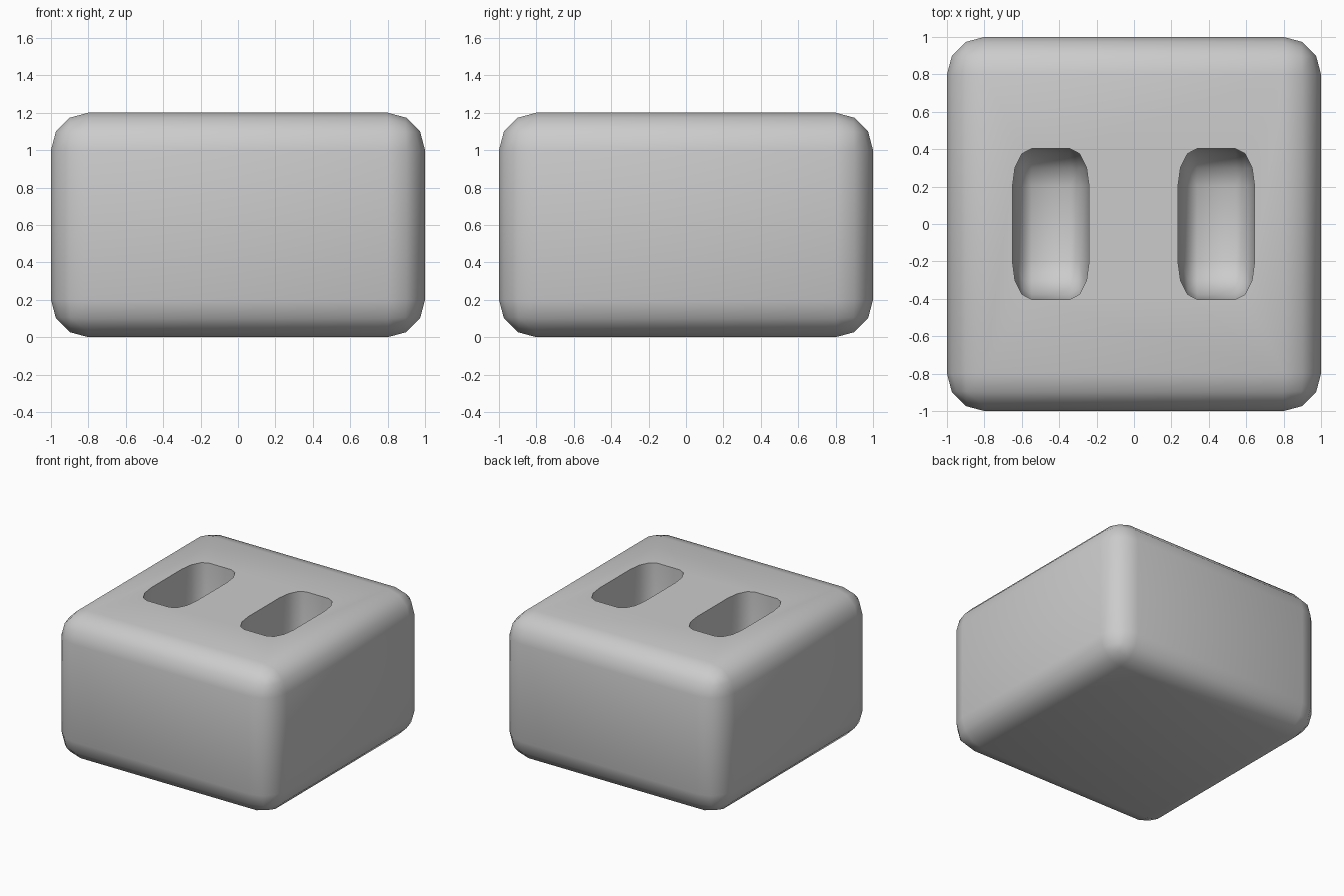
import bpy
import math

if "Cube" in bpy.data.objects:
    bpy.data.objects.remove(bpy.data.objects["Cube"])


def rounded_box(name, half, z, radius, apply_scale):
    """Box with three-segment rounded edges; half = half sizes."""
    bpy.ops.mesh.primitive_cube_add(size=2, location=(0, 0, z))
    ob = bpy.context.object
    ob.name = name
    ob.scale = half
    if apply_scale:
        bpy.ops.object.transform_apply(location=False, rotation=False, scale=True)
    bevel = ob.modifiers.new("round_edges", 'BEVEL')
    bevel.width = radius
    bevel.segments = 3
    bpy.ops.object.modifier_apply(modifier=bevel.name)
    return ob


# Main block
body = rounded_box("body", (1, 1, 0.6), 0.6, 0.2, True)

# Two blind slots in the top, cut with stretched rounded boxes
for side, x in (("left", -0.445), ("right", 0.44)):
    cutter = rounded_box(side + "_slot_cutter", (0.205, 0.403, 0.6), 1.1, 0.5, False)
    cutter.location.x = x
    cutter.hide_render = True
    bpy.context.view_layer.update()
    cut = body.modifiers.new(side + "_slot", 'BOOLEAN')
    cut.operation = 'DIFFERENCE'
    cut.solver = 'EXACT'
    cut.object = cutter
    bpy.ops.object.select_all(action='DESELECT')
    body.select_set(True)
    bpy.context.view_layer.objects.active = body
    bpy.ops.object.modifier_apply(modifier=cut.name)
    bpy.data.objects.remove(cutter, do_unlink=True)

# Smooth rounded edges, sharp slot rims
body.select_set(True)
bpy.context.view_layer.objects.active = body
bpy.ops.object.shade_smooth_by_angle(angle=math.radians(45))
